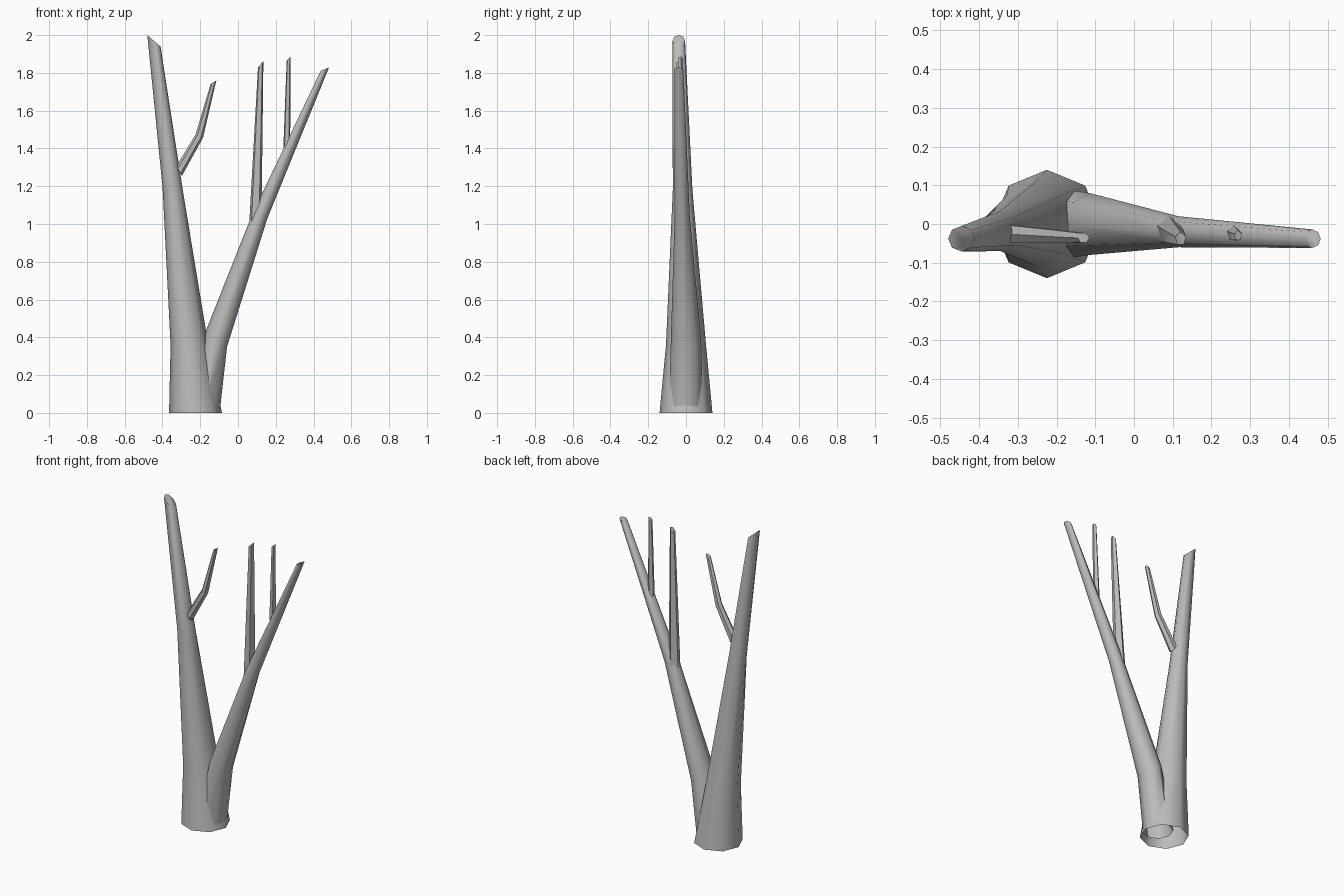
import bpy, bmesh, math

old = bpy.data.objects.get("Cube")
if old:
    bpy.data.objects.remove(old, do_unlink=True)

grey = bpy.data.materials.new("grey bark")
grey.use_nodes = True
colour = (0.5, 0.5, 0.5, 1)
grey.diffuse_color = colour
grey.node_tree.nodes["Principled BSDF"].inputs["Base Color"].default_value = colour


def limb(name, sides, rings, turn=0.0):
    """Tapered tube; each ring is x, y, z, x radius, y radius, slope of the ring along x."""
    bm = bmesh.new()
    loops = []
    for x, y, z, rx, ry, slope in rings:
        loop = []
        for i in range(sides):
            a = turn + math.tau * i / sides
            dx = rx * math.cos(a)
            loop.append(bm.verts.new((x + dx, y + ry * math.sin(a), z + slope * dx)))
        loops.append(loop)
    for low, high in zip(loops, loops[1:]):
        for i in range(sides):
            j = (i + 1) % sides
            bm.faces.new((low[i], low[j], high[j], high[i]))
    bm.faces.new(loops[-1])  # cut end; the foot stays open
    mesh = bpy.data.meshes.new(name)
    bm.to_mesh(mesh)
    bm.free()
    mesh.materials.append(grey)
    ob = bpy.data.objects.new(name, mesh)
    bpy.context.collection.objects.link(ob)
    bpy.ops.object.select_all(action="DESELECT")
    ob.select_set(True)
    bpy.context.view_layer.objects.active = ob
    bpy.ops.object.shade_smooth_by_angle(angle=math.radians(50))
    return ob


# Main trunk, leaning to the right
limb("trunk", 8, [
    (-0.225, 0, 0, 0.14, 0.14, 0),
    (-0.257, 0, 0.36, 0.1, 0.106, 0),
    (-0.345, -0.018, 1.18, 0.054, 0.052, -0.15),
    (-0.445, -0.038, 1.97, 0.035, 0.033, -0.86)])

# Large fork, growing from inside the trunk foot
limb("fork", 8, [
    (-0.18, 0, 0.02, 0.085, 0.09, 0),
    (-0.115, 0, 0.39, 0.057, 0.08, -0.7),
    (0.115, -0.02, 1.04, 0.04, 0.04, -0.3),
    (0.46, -0.038, 1.82, 0.022, 0.024, 0.4)])

# Bent twig on the trunk
limb("trunk_twig", 6, [
    (-0.312, -0.026, 1.28, 0.015, 0.026, -1.7),
    (-0.205, -0.032, 1.465, 0.02, 0.02, -0.4),
    (-0.13, -0.036, 1.75, 0.015, 0.014, 0.6)])

# Upright twigs on the fork
limb("lower_fork_twig", 5, [
    (0.092, -0.017, 1.02, 0.034, 0.036, 0.3),
    (0.12, -0.038, 1.845, 0.015, 0.018, 1.1)], 0.3)
limb("upper_fork_twig", 5, [
    (0.258, -0.025, 1.41, 0.019, 0.021, 0.3),
    (0.268, -0.03, 1.875, 0.011, 0.014, 1.1)], 0.3)
